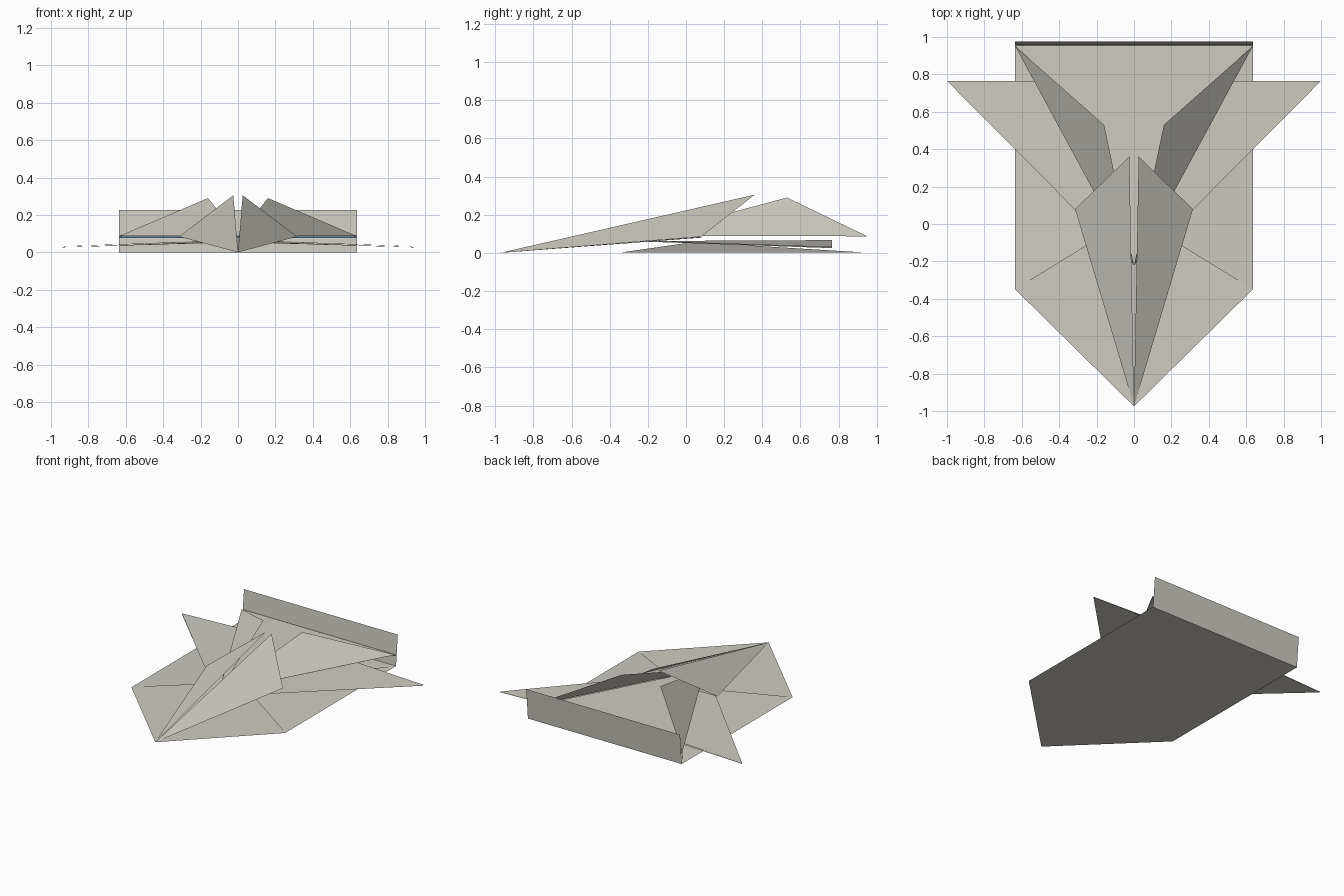
import bpy

if "Cube" in bpy.data.objects:
    bpy.data.objects.remove(bpy.data.objects["Cube"])

# Materials
def material(name, colour):
    m = bpy.data.materials.new(name)
    m.diffuse_color = (*colour, 1)
    m.use_nodes = True
    m.node_tree.nodes["Principled BSDF"].inputs["Base Color"].default_value = m.diffuse_color
    return m

paper = material("warm_grey_paper", (0.62, 0.60, 0.545))
blue = material("blue_edge", (0.12, 0.28, 0.45))

# One sheet object made of a few corner-point polygons
def sheet(name, polygons, mat=paper, both_sides=False):
    verts, faces = [], []
    for side in ((1, -1) if both_sides else (1,)):
        for poly in polygons:
            pts = [(x * side, y, z) for x, y, z in poly]
            if side < 0:
                pts.reverse()
            faces.append(range(len(verts), len(verts) + len(pts)))
            verts += pts
    mesh = bpy.data.meshes.new(name)
    mesh.from_pydata(verts, [], [list(f) for f in faces])
    mesh.materials.append(mat)
    ob = bpy.data.objects.new(name, mesh)
    bpy.context.collection.objects.link(ob)
    return ob

W = 0.635
NOSE = (0, -0.975, 0)

# Flat hexagonal bottom sheet, facing down
sheet("base_sheet", [[NOSE, (-W, -0.35, 0), (-W, 0.957, 0),
                      (W, 0.957, 0), (W, -0.35, 0)]])

# Side flaps folded in over the base, rising to the middle
sheet("base_flap", [[(W, -0.35, 0.001), (W, 0.957, 0.001), (0, 0.04, 0.057)]],
      both_sides=True)

# Wide wings: an upper and a lower layer
sheet("wing_upper", [[(0, -0.24, 0.062), (1, 0.765, 0.03), (0, 0.765, 0.067)]],
      both_sides=True)
sheet("wing_lower", [[(0, -0.24, 0.060), (0, 0.765, 0.054), (1, 0.765, 0.025)]],
      both_sides=True)

# Raised deck with its two inward-leaning fins
sheet("deck", [[(0, -0.22, 0.087), (W, 0.955, 0.085), (-W, 0.955, 0.085)]])
sheet("fin", [[(0.002, -0.22, 0.09), (W, 0.95, 0.087), (0.16, 0.53, 0.29)]],
      both_sides=True)

# Nose: lower layer and the half-open flaps above it
sheet("nose_layer", [[NOSE, (0.315, 0.08, 0.084), (0, 0.08, 0.08)]],
      both_sides=True)
sheet("nose_flap", [[NOSE, (0.315, 0.08, 0.085), (0.025, 0.36, 0.305)]],
      both_sides=True)

# Upright tail panel, leaning slightly back
sheet("tail_panel", [[(W, 0.957, 0), (-W, 0.957, 0),
                      (-W, 0.977, 0.227), (W, 0.977, 0.227)]])

# Thin blue line under the deck's rear edge
sheet("blue_edge_strip", [[(-W, 0.95, 0.076), (W, 0.95, 0.076),
                           (W, 0.95, 0.084), (-W, 0.95, 0.084)]], blue)
